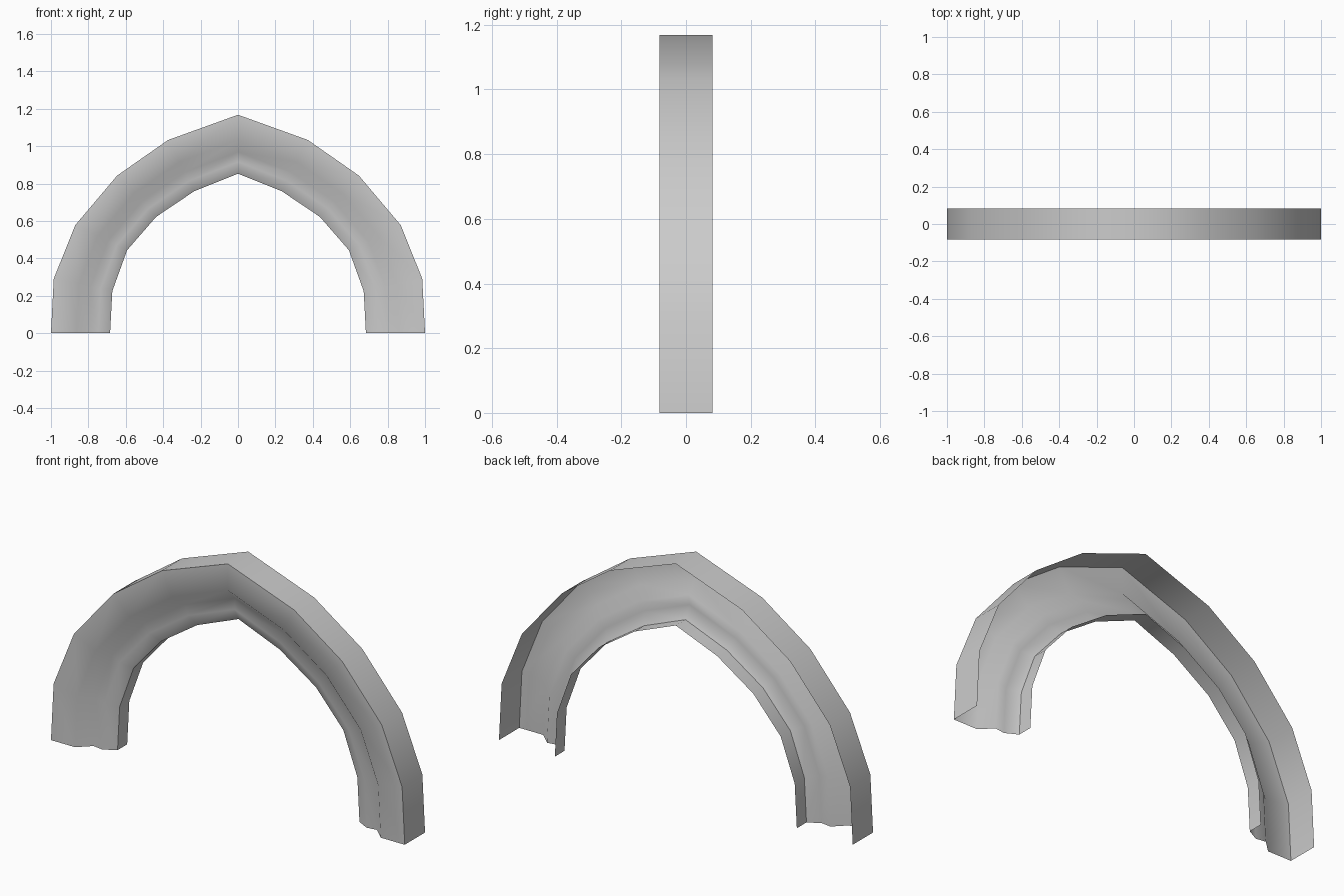
import bpy, bmesh, math
from mathutils import Vector

cube = bpy.data.objects.get("Cube")
if cube:
    bpy.data.objects.remove(cube)

# Outer and inner edge of one half of the arch, foot to crown (x, z)
outer = [(1, 0), (0.985, 0.292), (0.87, 0.578), (0.646, 0.843), (0.374, 1.033), (0, 1.168)]
inner = [(0.684, 0), (0.672, 0.225), (0.593, 0.444), (0.438, 0.622), (0.233, 0.76), (0, 0.853)]

# Moulding section: share of the way from outer to inner edge, and depth y
section = [(0, 0.082), (0, -0.082), (0.43, -0.082), (0.63, -0.022),
           (0.8, -0.03), (1, 0.004), (1, 0.082)]


def both_sides(half):
    return half + [(-x, z) for x, z in reversed(half[:-1])]


# Sweep the section along the arch; back and feet stay open
bm = bmesh.new()
rings = []
for (ox, oz), (ix, iz) in zip(both_sides(outer), both_sides(inner)):
    a, b = Vector((ox, 0, oz)), Vector((ix, 0, iz))
    rings.append([bm.verts.new(a.lerp(b, t) + Vector((0, y, 0))) for t, y in section])
for r, s in zip(rings, rings[1:]):
    for i in range(len(section) - 1):
        bm.faces.new((r[i], s[i], s[i + 1], r[i + 1]))

# Front faces must point towards -y
bm.normal_update()
if sum(f.normal.y for f in bm.faces) > 0:
    bmesh.ops.reverse_faces(bm, faces=bm.faces[:])

mesh = bpy.data.meshes.new("arch_moulding")
bm.to_mesh(mesh)
bm.free()
arch = bpy.data.objects.new("arch_moulding", mesh)
bpy.context.collection.objects.link(arch)

# Plain grey finish
grey = bpy.data.materials.new("light_grey")
grey.use_nodes = True
colour = (0.6, 0.6, 0.6, 1)
grey.diffuse_color = colour
grey.node_tree.nodes["Principled BSDF"].inputs["Base Color"].default_value = colour
mesh.materials.append(grey)

# Soft along the sweep, crisp at the wall corners
bpy.ops.object.select_all(action="DESELECT")
arch.select_set(True)
bpy.context.view_layer.objects.active = arch
bpy.ops.object.shade_smooth_by_angle(angle=math.radians(55))
